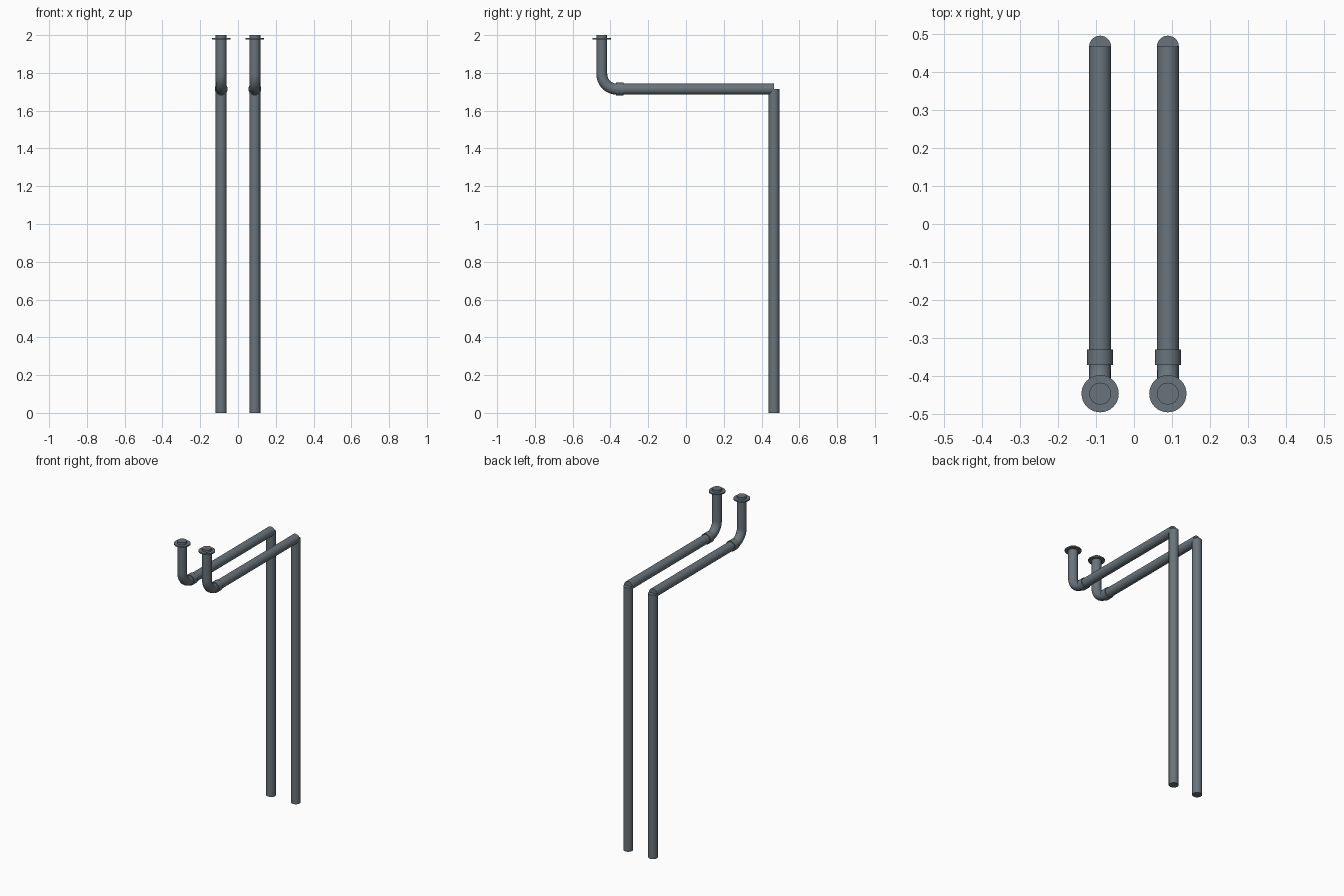
import bpy, math
from mathutils import Vector

if "Cube" in bpy.data.objects:
    bpy.data.objects.remove(bpy.data.objects["Cube"])

steel = bpy.data.materials.new("slate_grey_steel")
steel.diffuse_color = (0.14, 0.175, 0.2, 1)
steel.use_nodes = True
steel.node_tree.nodes["Principled BSDF"].inputs["Base Color"].default_value = steel.diffuse_color

R = 0.029                    # pipe radius
PX = 0.089                   # pipe offset from the centre line
BACK, FRONT = 0.466, -0.446  # upright and riser positions in y
ZH = 1.714                   # height of the horizontal run
BEND = 0.08                  # elbow centreline radius


def finish(ob, name):
    ob.name = name
    ob.data.materials.clear()
    ob.data.materials.append(steel)
    bpy.ops.object.select_all(action='DESELECT')
    ob.select_set(True)
    bpy.context.view_layer.objects.active = ob
    bpy.ops.object.shade_smooth_by_angle(angle=math.radians(35))


def cylinder(name, a, b, radius):
    a, b = Vector(a), Vector(b)
    d = b - a
    bpy.ops.mesh.primitive_cylinder_add(
        vertices=32, radius=radius, depth=d.length, location=(a + b) / 2,
        rotation=d.to_track_quat('Z', 'Y').to_euler())
    finish(bpy.context.object, name)


def swept_pipe(name, points, radius):
    curve = bpy.data.curves.new(name, 'CURVE')
    curve.dimensions = '3D'
    curve.bevel_depth = radius
    curve.bevel_resolution = 6
    curve.use_fill_caps = True
    spline = curve.splines.new('POLY')
    spline.points.add(len(points) - 1)
    for p, co in zip(spline.points, points):
        p.co = (*co, 1)
    ob = bpy.data.objects.new(name, curve)
    bpy.context.collection.objects.link(ob)
    bpy.ops.object.select_all(action='DESELECT')
    ob.select_set(True)
    bpy.context.view_layer.objects.active = ob
    bpy.ops.object.convert(target='MESH')
    finish(bpy.context.object, name)


for side, x in (("left", -PX), ("right", PX)):
    # long upright and horizontal run, butted at the back corner
    cylinder(f"upright_pipe_{side}", (x, BACK, 0), (x, BACK, ZH), R)
    cylinder(f"horizontal_pipe_{side}", (x, -0.35, ZH), (x, BACK, ZH), R)
    # coupling collar
    cylinder(f"collar_{side}", (x, -0.37, ZH), (x, -0.33, ZH), 0.034)
    # elbow sweeping up into the short riser
    path = [(x, -0.35, ZH)]
    for i in range(13):
        t = math.pi / 2 * i / 12
        path.append((x, FRONT + BEND - BEND * math.sin(t),
                     ZH + BEND - BEND * math.cos(t)))
    path.append((x, FRONT, 2.0))
    swept_pipe(f"elbow_riser_{side}", path, R)
    # thin flange near the top
    cylinder(f"flange_{side}", (x, FRONT, 1.977), (x, FRONT, 1.985), 0.049)
